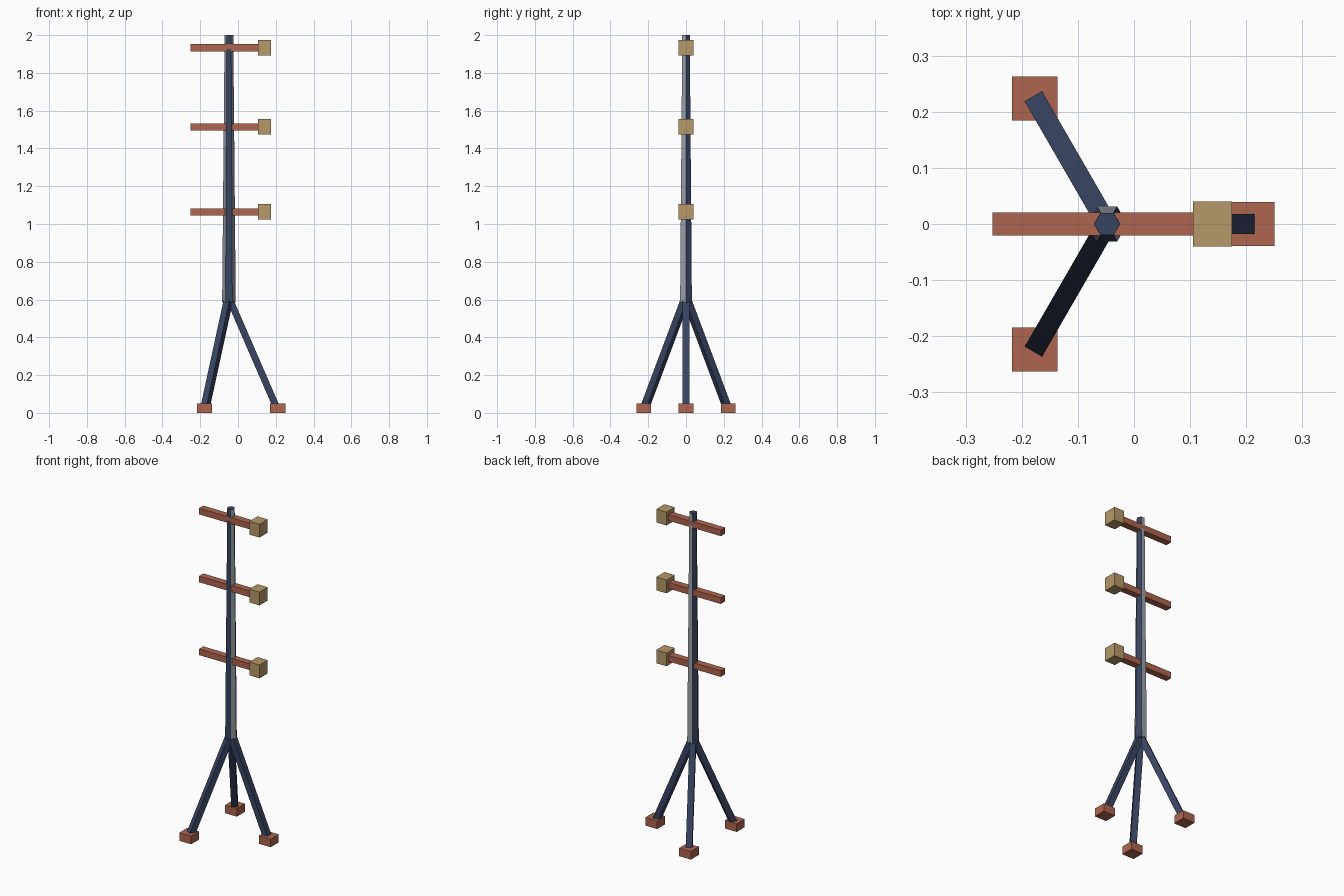
import bpy, bmesh
from math import cos, sin, radians
from mathutils import Vector, Matrix

if "Cube" in bpy.data.objects:
    bpy.data.objects.remove(bpy.data.objects["Cube"], do_unlink=True)


def material(name, rgb):
    """Flat material from 0-255 display values."""
    lin = [((c / 255 + 0.055) / 1.055) ** 2.4 for c in rgb] + [1]
    m = bpy.data.materials.new(name)
    m.use_nodes = True
    m.diffuse_color = lin
    m.node_tree.nodes["Principled BSDF"].inputs["Base Color"].default_value = lin
    return m


NAVY = material("navy", (55, 68, 97))
GREY = material("pale grey", (153, 162, 172))
CLAY = material("terracotta", (175, 101, 78))
TAN = material("tan", (182, 152, 103))

AXIS_X = -0.048  # the pole stands off centre


def add_object(name, bm, *mats):
    mesh = bpy.data.meshes.new(name)
    bm.to_mesh(mesh)
    bm.free()
    for m in mats:
        mesh.materials.append(m)
    ob = bpy.data.objects.new(name, mesh)
    bpy.context.collection.objects.link(ob)
    return ob


def box(name, centre, size, mat):
    bm = bmesh.new()
    bmesh.ops.create_cube(bm, size=1)
    bmesh.ops.scale(bm, vec=size, verts=bm.verts)
    bmesh.ops.translate(bm, vec=centre, verts=bm.verts)
    return add_object(name, bm, mat)


# Tapered six-sided pole, side faces alternating navy and grey
POLE_BOTTOM, POLE_TOP = 0.585, 2.0
bm = bmesh.new()
bmesh.ops.create_cone(bm, cap_ends=True, segments=6, radius1=0.036, radius2=0.023,
                      depth=POLE_TOP - POLE_BOTTOM)
# turn so that two corners point along x
corner = max(bm.verts, key=lambda v: v.co.x).co
if abs(corner.y) > 0.001:
    bmesh.ops.rotate(bm, verts=bm.verts, matrix=Matrix.Rotation(radians(30), 3, "Z"))
bm.normal_update()
grey_sides = [Vector((cos(radians(a)), sin(radians(a)), 0)) for a in (-30, 90, 210)]
for f in bm.faces:
    f.material_index = int(any(f.normal.dot(d) > 0.9 for d in grey_sides))
bmesh.ops.translate(bm, vec=(AXIS_X, 0, (POLE_BOTTOM + POLE_TOP) / 2), verts=bm.verts)
add_object("pole", bm, NAVY, GREY)

# Three splayed square legs, each on a square foot
LEG_TOP, LEG_END, SPREAD = 0.61, 0.015, 0.258
for side, angle in (("left", 0), ("back", 120), ("front", 240)):
    turn = Matrix.Rotation(radians(angle), 4, "Z")
    top, end = Vector((0, 0, LEG_TOP)), Vector((SPREAD, 0, LEG_END))
    along = top - end
    tilt = Vector((0, 0, 1)).rotation_difference(along).to_matrix().to_4x4()
    place = Matrix.Translation((AXIS_X, 0, 0)) @ turn @ Matrix.Translation((top + end) / 2) @ tilt
    leg = box(side + "_leg", (0, 0, 0), (0.036, 0.036, along.length), NAVY)
    leg.data.transform(place)
    foot = turn @ Vector((SPREAD, 0, 0))
    box(side + "_foot", (AXIS_X + foot.x, foot.y, 0.025), (0.081, 0.078, 0.05), CLAY)

# Cross arms, each with a block at the left end
for name, z in (("lower", 1.064), ("middle", 1.514), ("upper", 1.933)):
    box(name + "_arm", (AXIS_X, 0, z), (0.408, 0.041, 0.038), CLAY)
    box(name + "_block", (0.14, 0, z), (0.07, 0.08, 0.082), TAN)
